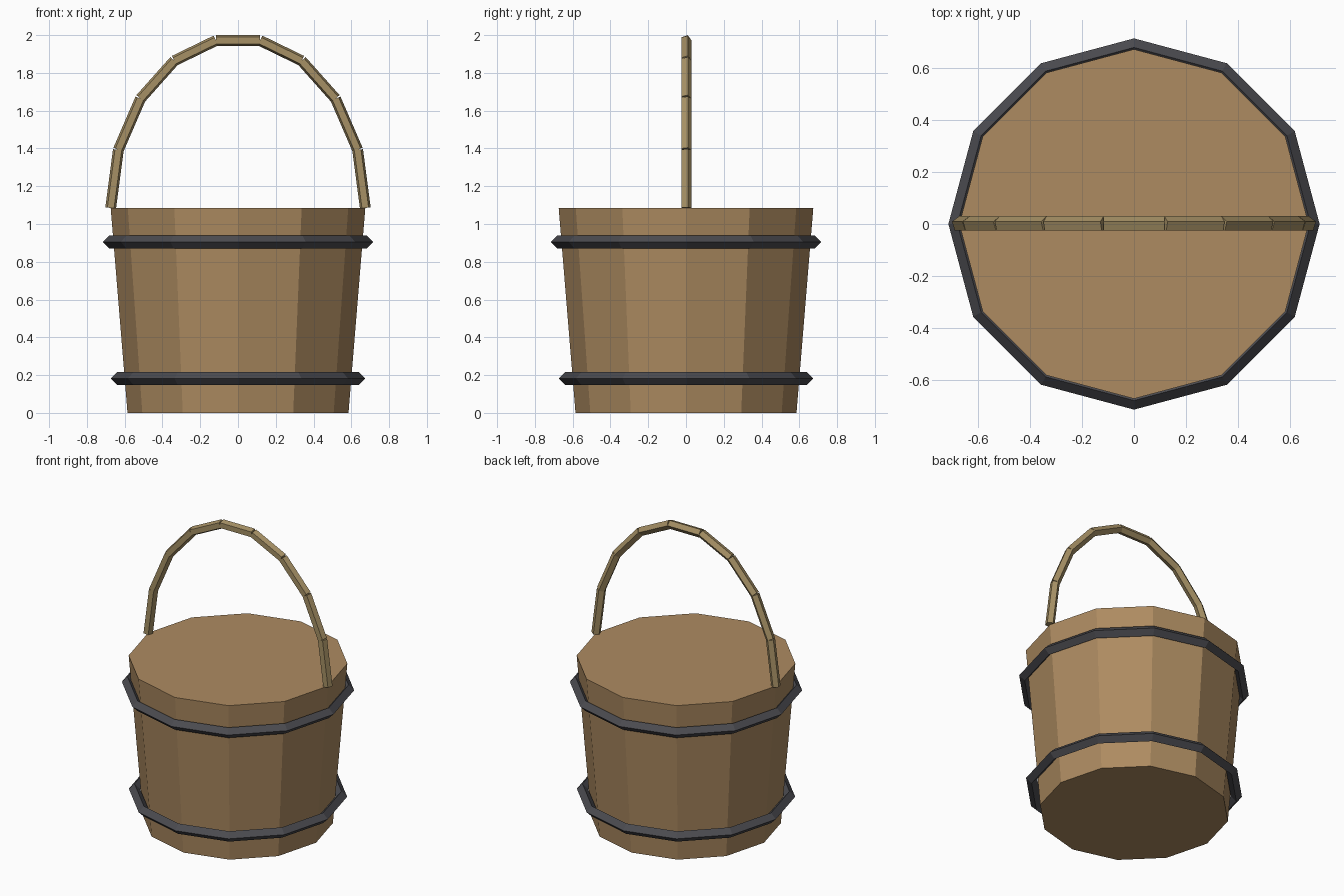
import bpy
import math
from mathutils import Vector, Matrix

if "Cube" in bpy.data.objects:
    bpy.data.objects.remove(bpy.data.objects["Cube"])

SIDES = 12
HEIGHT = 1.085
RIM = 0.674


def material(name, rgb):
    mat = bpy.data.materials.new(name)
    mat.diffuse_color = (*rgb, 1)
    mat.use_nodes = True
    mat.node_tree.nodes["Principled BSDF"].inputs["Base Color"].default_value = mat.diffuse_color
    return mat


def add_mesh(name, verts, faces, mat):
    mesh = bpy.data.meshes.new(name)
    mesh.from_pydata(verts, [], faces)
    mesh.materials.append(mat)
    obj = bpy.data.objects.new(name, mesh)
    bpy.context.collection.objects.link(obj)
    return obj


def ring(radius, z):
    return [(radius * math.cos(math.tau * i / SIDES),
             radius * math.sin(math.tau * i / SIDES), z) for i in range(SIDES)]


def bridge(a, b, n):
    """Quads joining vertex loops that start at indices a and b."""
    return [(a + i, a + (i + 1) % n, b + (i + 1) % n, b + i) for i in range(n)]


wood = material("wood", (0.42, 0.26, 0.12))
iron = material("iron", (0.07, 0.07, 0.08))
pale_wood = material("pale_wood", (0.38, 0.28, 0.13))

# Tapered body, closed at both ends
add_mesh("bucket_body", ring(0.585, 0) + ring(RIM, HEIGHT),
         bridge(0, SIDES, SIDES)
         + [tuple(reversed(range(SIDES))), tuple(range(SIDES, 2 * SIDES))], wood)


# Hoops with a diamond cross-section
def hoop(name, radius, z, r=0.035):
    profile = [(r, 0), (0, r), (-r, 0), (0, -r)]
    verts, faces = [], []
    for k, (dr, dz) in enumerate(profile):
        verts += ring(radius + dr, z + dz)
        faces += bridge(k * SIDES, (k + 1) % 4 * SIDES, SIDES)
    add_mesh(name, verts, faces, iron)


hoop("lower_hoop", 0.638, 0.182)
hoop("upper_hoop", 0.681, 0.905)

# Arched handle: nine straight five-sided rods along a half ellipse
path = [Vector((-RIM * math.cos(math.radians(20 * i)), 0,
                HEIGHT + 0.9 * math.sin(math.radians(20 * i)))) for i in range(10)]
for n, (start, end) in enumerate(zip(path, path[1:])):
    along = (end - start).normalized()
    y_axis = Vector((0, 1, 0))
    side = along.cross(y_axis)
    section = [0.03 * (math.cos(math.tau * k / 5) * y_axis
                       - math.sin(math.tau * k / 5) * side) for k in range(5)]
    add_mesh(f"handle_rod_{n + 1}",
             [start + s for s in section] + [end + s for s in section],
             bridge(0, 5, 5) + [(4, 3, 2, 1, 0), (5, 6, 7, 8, 9)], pale_wood)
